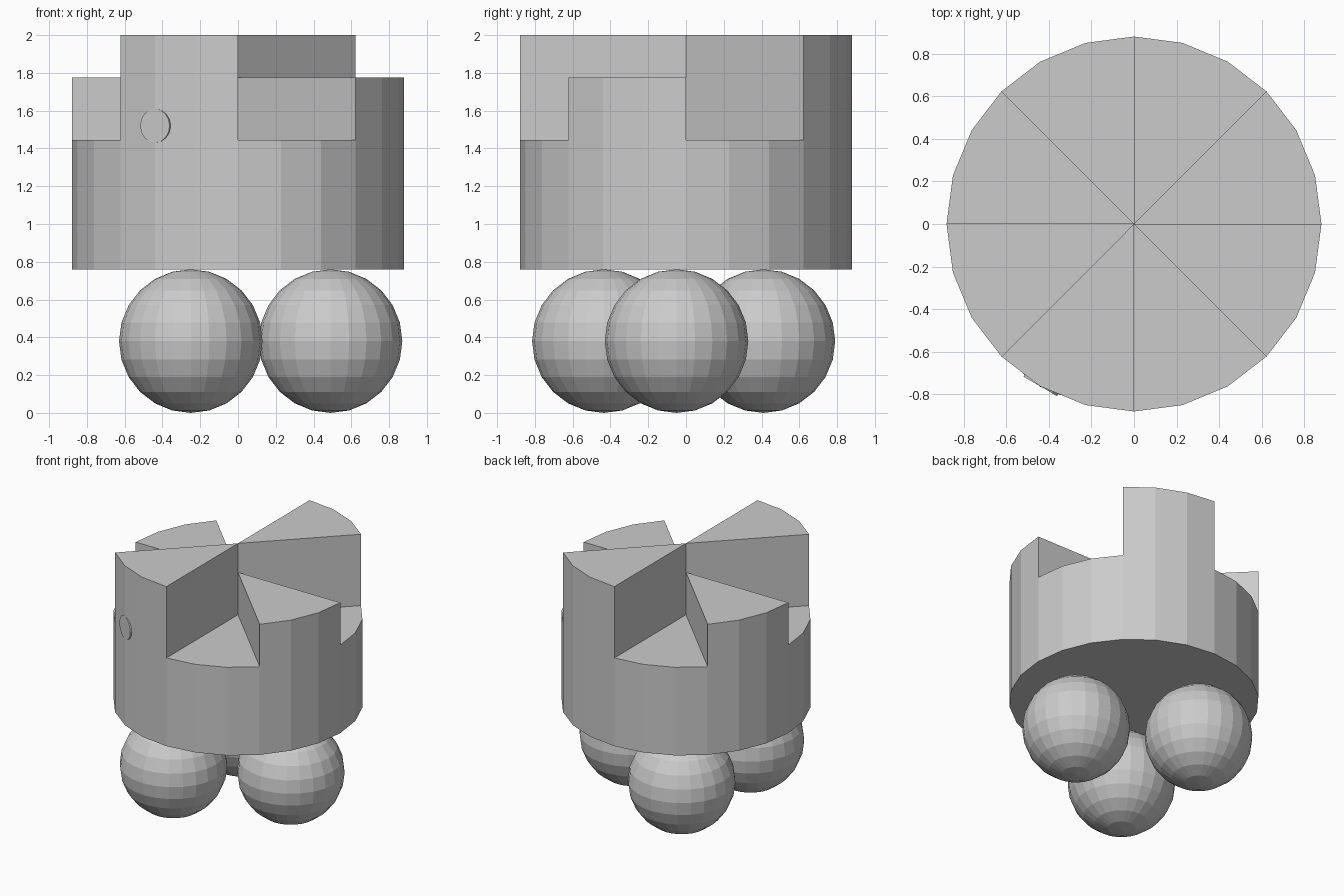
import bpy, bmesh
from math import radians, cos, sin
from mathutils import Matrix

if "Cube" in bpy.data.objects:
    bpy.data.objects.remove(bpy.data.objects["Cube"])

R, Z0 = 0.88, 0.76
LOW, MID, TOP = 1.445, 1.775, 2.0
# tops of the eight 45 degree sectors, counter-clockwise from +x
HEIGHTS = [LOW, TOP, LOW, MID] * 2
STEPS = 3  # facets per sector


def make_object(name, bm):
    mesh = bpy.data.meshes.new(name)
    bm.to_mesh(mesh)
    bm.free()
    ob = bpy.data.objects.new(name, mesh)
    bpy.context.collection.objects.link(ob)
    return ob


def rim(k, z):
    a = radians(15 * k)
    return (R * cos(a), R * sin(a), z)


# Castellated drum: one shell with stepped sector tops
bm = bmesh.new()


def face(points):
    bm.faces.new([bm.verts.new(p) for p in points])


for i, h in enumerate(HEIGHTS):
    k0 = i * STEPS
    face([(0, 0, h)] + [rim(k0 + j, h) for j in range(STEPS + 1)])
    for k in range(k0, k0 + STEPS):
        face([rim(k, Z0), rim(k + 1, Z0), rim(k + 1, h), rim(k, h)])
    # radial wall to the next sector
    n, k = HEIGHTS[(i + 1) % 8], k0 + STEPS
    face([(0, 0, h), rim(k, h), rim(k, n), (0, 0, n)])
face([rim(-k, Z0) for k in range(24)])
bmesh.ops.remove_doubles(bm, verts=bm.verts, dist=1e-4)
make_object("stepped_drum", bm)

# Three ball feet
for n, (x, y) in enumerate([(0.49, -0.05), (-0.25, 0.41), (-0.25, -0.435)]):
    bm = bmesh.new()
    bmesh.ops.create_uvsphere(bm, u_segments=24, v_segments=12, radius=0.38)
    make_object(f"ball_foot_{n + 1}", bm).location = (x, y, 0.38)

# Small round plug almost flush with the drum side
bm = bmesh.new()
bmesh.ops.create_cone(bm, cap_ends=True, segments=16, radius1=0.09,
                      radius2=0.09, depth=0.06)
plug = make_object("side_plug", bm)
plug.matrix_world = (Matrix.Rotation(radians(240), 4, 'Z')
                     @ Matrix.Translation((0.85, 0, 1.52))
                     @ Matrix.Rotation(radians(90), 4, 'Y'))
